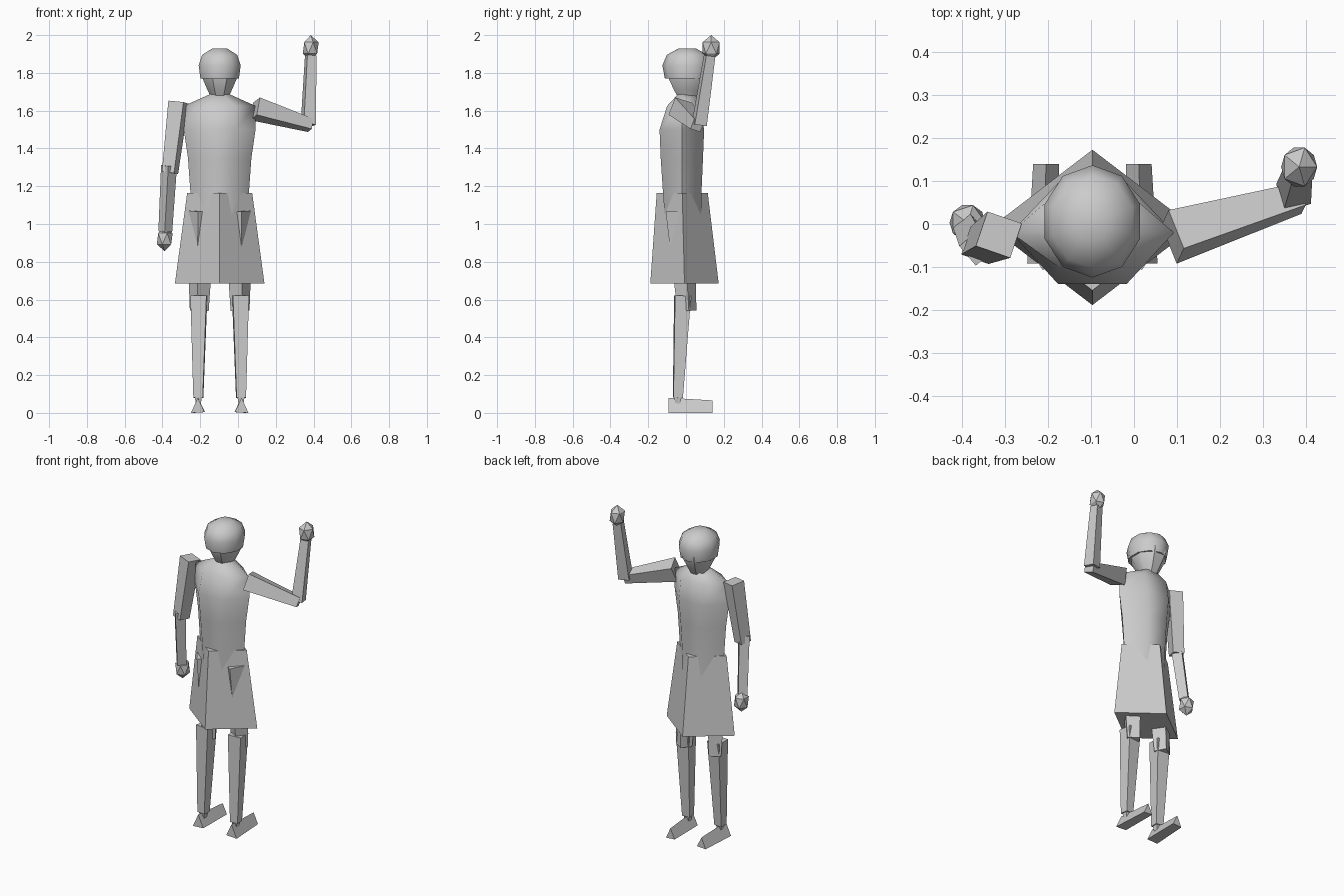
import bpy, bmesh, math
from mathutils import Vector

if "Cube" in bpy.data.objects:
    bpy.data.objects.remove(bpy.data.objects["Cube"])


def loft(name, rings, smooth=0):
    """Skin a stack of equal-length point rings and cap both ends."""
    bm = bmesh.new()
    vs = [[bm.verts.new(p) for p in r] for r in rings]
    n = len(vs[0])
    for a, b in zip(vs, vs[1:]):
        for i in range(n):
            j = (i + 1) % n
            bm.faces.new((a[i], a[j], b[j], b[i]))
    bm.faces.new(vs[0][::-1])
    bm.faces.new(vs[-1])
    bmesh.ops.recalc_face_normals(bm, faces=bm.faces)
    me = bpy.data.meshes.new(name)
    bm.to_mesh(me)
    bm.free()
    ob = bpy.data.objects.new(name, me)
    bpy.context.collection.objects.link(ob)
    if smooth:
        bpy.ops.object.select_all(action='DESELECT')
        ob.select_set(True)
        bpy.context.view_layer.objects.active = ob
        bpy.ops.object.shade_smooth_by_angle(angle=math.radians(smooth))
    return ob


def beam(name, p0, p1, w0, w1, roll=0):
    """Tapered square bar between two points."""
    p0, p1 = Vector(p0), Vector(p1)
    q = Vector((0, 0, 1)).rotation_difference(p1 - p0)
    rings = []
    for p, w in ((p0, w0), (p1, w1)):
        ang = [math.radians(roll + 45 + 90 * k) for k in range(4)]
        rings.append([p + q @ Vector((math.cos(a), math.sin(a), 0)) * w * 0.7071
                      for a in ang])
    return loft(name, rings)


def oval(cx, cy, z, rx, ry, n, start=0.0):
    return [(cx + rx * math.cos(start + math.tau * i / n),
             cy + ry * math.sin(start + math.tau * i / n), z) for i in range(n)]


CX = -0.097

# Torso: six-sided with a flat chest and back, ridged at the sides
torso = []
for z, hw, yf, yb in ((1.0, .15, -.11, .08), (1.17, .155, -.122, .082),
                      (1.35, .168, -.134, .09), (1.5, .19, -.14, .096),
                      (1.625, .19, -.1, .075), (1.69, .045, -.04, .05)):
    f = hw * .42
    torso.append([(CX + hw, -.02, z), (CX + f, yb, z), (CX - f, yb, z),
                  (CX - hw, -.02, z), (CX - f, yf, z), (CX + f, yf, z)])
loft("torso", torso, 60)

# Skirt: four-sided flared diamond
loft("skirt", [oval(CX, -.008, .685, .237, .181, 4),
               oval(CX, -.02, 1.165, .172, .135, 4)])

# Head with an overhanging cap of hair
loft("head", [oval(CX, .01, z, rx, ry, 8, math.pi / 8) for z, rx, ry in
              ((1.66, .045, .05), (1.71, .07, .08), (1.78, .103, .115),
               (1.84, .105, .118))], 40)
loft("hair_cap", [oval(CX, .006, z, rx, ry, 10, math.pi / 10) for z, rx, ry in
                  ((1.77, .107, .118), (1.84, .117, .131), (1.895, .098, .108),
                   (1.93, .04, .045))], 40)

# Lowered arm
beam("lowered_upper_arm", (-.315, -.025, 1.645), (-.36, -.05, 1.27), .085, .068, -13)
beam("lowered_forearm", (-.365, -.055, 1.31), (-.385, -.012, .96), .06, .052, 10)

# Raised arm
beam("raised_upper_arm", (.09, -.03, 1.61), (.385, .06, 1.522), .1, .058)
beam("raised_forearm", (.372, .07, 1.525), (.385, .125, 1.89), .066, .05, 15)

# Fists
for name, loc, scale in (("lowered_fist", (-.388, .003, .922), (.047, .048, .066)),
                         ("raised_fist", (.385, .133, 1.932), (.047, .053, .068))):
    bpy.ops.mesh.primitive_ico_sphere_add(subdivisions=1, radius=1, location=loc)
    ob = bpy.context.object
    ob.name = name
    ob.scale = scale

# Legs and feet, mirrored about the body centre
for side, s in (("left", -1), ("right", 1)):
    beam(side + "_thigh", (CX + s * .1, -.03, 1.07), (CX + s * .108, .005, .54),
         .112, .072, s * 8)
    beam(side + "_shin", (CX + s * .11, -.018, .62), (CX + s * .113, -.043, .08),
         .085, .05, s * 10)
    foot = []
    for dx, y, h, w in ((.116, -.092, .08, .036), (.108, .14, .066, .03)):
        x = CX + s * dx
        foot.append([(x, y, h), (x - s * w, y, .004), (x + s * w, y, 0)])
    loft(side + "_foot", foot)
    # Ankle
    beam(side + "_ankle", (CX + s * .113, -.043, .09), (CX + s * .113, -.043, .045),
         .04, .025)
